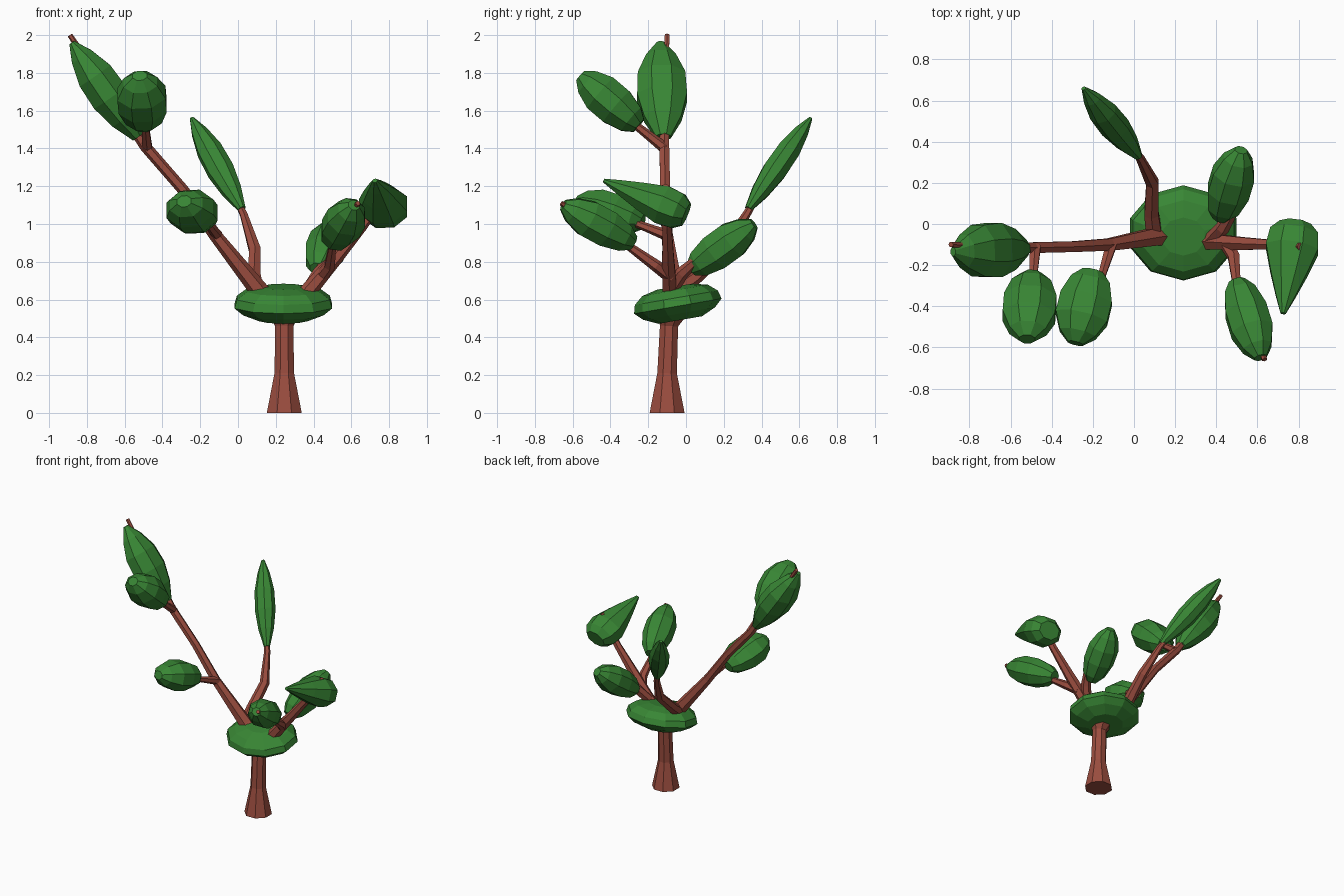
import bpy, bmesh, math
from mathutils import Vector

if "Cube" in bpy.data.objects:
    bpy.data.objects.remove(bpy.data.objects["Cube"])


def material(name, rgb):
    m = bpy.data.materials.new(name)
    m.diffuse_color = (*rgb, 1)
    m.use_nodes = True
    m.node_tree.nodes["Principled BSDF"].inputs["Base Color"].default_value = m.diffuse_color
    return m


BARK = material("bark", (0.33, 0.075, 0.05))
GREEN = material("leaf_green", (0.04, 0.24, 0.035))


def loft(name, rings, sides, ref, mat):
    """Flat-shaded skin over elliptical rings: (point, radius along ref, other radius)."""
    pts = [Vector(r[0]) for r in rings]
    bm = bmesh.new()
    loops = []
    for i, (p, ra, rb) in enumerate(rings):
        t = (pts[min(i + 1, len(pts) - 1)] - pts[max(i - 1, 0)]).normalized()
        u = Vector(ref)
        u = (u - t * u.dot(t)).normalized()
        v = t.cross(u)
        loops.append([])
        for k in range(sides):
            a = 2 * math.pi * (k + 0.5) / sides
            loops[-1].append(bm.verts.new(pts[i] + u * ra * math.cos(a) + v * rb * math.sin(a)))
    for a, b in zip(loops, loops[1:]):
        for k in range(sides):
            n = (k + 1) % sides
            bm.faces.new((a[k], a[n], b[n], b[k]))
    bm.faces.new(loops[0][::-1])
    bm.faces.new(loops[-1])
    bmesh.ops.recalc_face_normals(bm, faces=bm.faces)
    me = bpy.data.meshes.new(name)
    bm.to_mesh(me)
    bm.free()
    me.materials.append(mat)
    ob = bpy.data.objects.new(name, me)
    bpy.context.collection.objects.link(ob)


def branch(name, path, ref=(0, 1, 0), sides=6):
    loft(name, [(p[:3], p[3], p[3]) for p in path], sides, ref, BARK)


OVAL = [(0, .4), (.13, .75), (.38, 1), (.65, 1), (.87, .7), (1, .3)]
SPEAR = [(0, .3), (.2, .75), (.42, 1), (.65, .95), (.85, .6), (1, .15)]
HORN = [(0, .6), (.1, .92), (.28, 1), (.55, .7), (.8, .38), (1, .1)]


def leaf(name, p0, p1, ra, rb, profile=OVAL, ref=(1, 0, 0), sides=8):
    a, b = Vector(p0), Vector(p1)
    loft(name, [(a.lerp(b, t), ra * s, rb * s) for t, s in profile], sides, ref, GREEN)


# trunk with flared foot
branch("trunk", [(.245, -.1, 0, .1), (.245, -.1, .21, .056), (.245, -.09, .46, .052),
                 (.245, -.08, .52, .085), (.245, -.07, .6, .06)], (1, 0, 0), 8)

# left limb and its offshoots
branch("left_branch", [(.25, -.08, .5, .055), (.11, -.06, .65, .05), (-.12, -.1, .94, .034),
                       (-.29, -.11, 1.18, .03), (-.49, -.115, 1.41, .03),
                       (-.7, -.11, 1.72, .02), (-.89, -.1, 2.0, .014)])
branch("back_branch", [(.1, -.07, .63, .045), (.085, .05, .72, .04), (.09, .2, .86, .035),
                       (.03, .32, 1.05, .022), (-.02, .38, 1.15, .014)], (1, 0, 0))
branch("left_low_twig", [(-.11, -.1, .94, .03), (-.15, -.23, .99, .022),
                         (-.27, -.58, 1.125, .013)], (1, 0, 0))
branch("left_high_twig", [(-.48, -.11, 1.4, .03), (-.49, -.25, 1.51, .022),
                          (-.51, -.45, 1.68, .013)], (1, 0, 0))

# right limb and its offshoots
branch("right_branch", [(.24, -.08, .5, .055), (.36, -.085, .63, .045), (.52, -.095, .82, .036),
                        (.66, -.1, .99, .027), (.81, -.11, 1.2, .02)])
branch("right_front_twig", [(.44, -.08, .72, .036), (.485, -.16, .78, .032),
                            (.5, -.3, .88, .022), (.635, -.66, 1.11, .014)], (1, 0, 0))
branch("right_back_twig", [(.37, -.08, .65, .036), (.43, -.02, .74, .036),
                           (.48, .06, .81, .026), (.5, .2, .92, .014)], (1, 0, 0))

# flat crown around the fork
c, n = Vector((.24, -.045, .575)), Vector((0, -.17, .98))
loft("crown_disc", [(c + n * h, .272 * s, .235 * s) for h, s in
                    [(-.085, .5), (-.05, .82), (-.01, 1), (.035, .95), (.075, .75), (.095, .4)]],
     10, (1, 0, 0), GREEN)

# leaf masses on the branches
leaf("left_top_leaf", (-.53, -.12, 1.46), (-.88, -.135, 1.96), .143, .112, SPEAR, (0, 1, 0))
leaf("left_high_leaf", (-.495, -.25, 1.52), (-.52, -.56, 1.785), .138, .115)
leaf("left_low_leaf", (-.2, -.23, 1.01), (-.285, -.58, 1.12), .138, .11)
leaf("back_leaf", (.02, .33, 1.08), (-.245, .66, 1.56), .075, .068, SPEAR)
leaf("right_top_leaf", (.785, 0, 1.05), (.725, -.435, 1.23), .138, .112, HORN)
leaf("right_front_leaf", (.5, -.28, .9), (.615, -.65, 1.1), .11, .105)
leaf("right_back_leaf", (.42, .03, .76), (.52, .36, 1.0), .11, .105)
